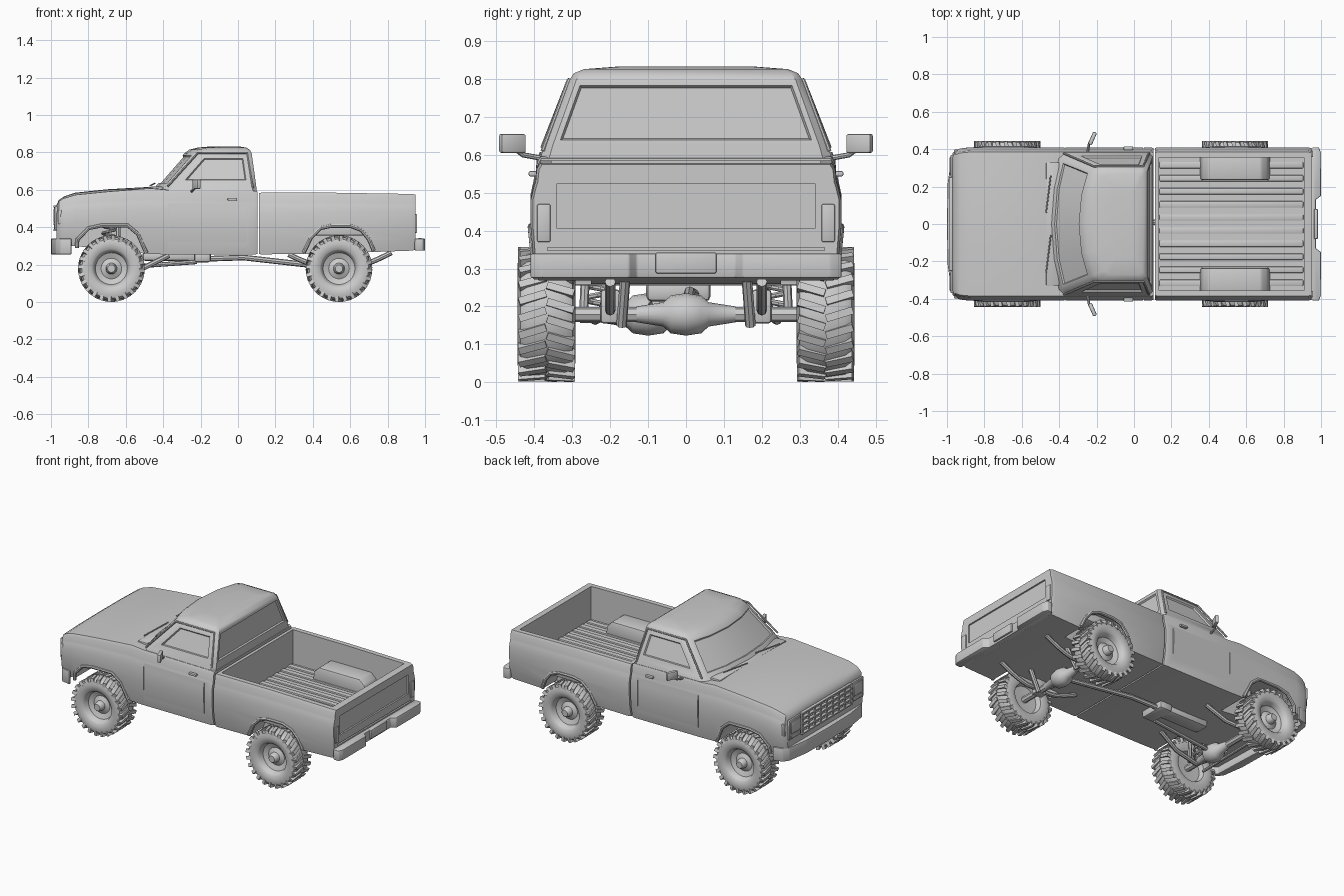
import bpy, bmesh
from math import sin, cos, pi
from mathutils import Matrix, Vector

if "Cube" in bpy.data.objects:
    bpy.data.objects.remove(bpy.data.objects["Cube"])

def finish(name, bm):
    bmesh.ops.recalc_face_normals(bm, faces=bm.faces[:])
    me = bpy.data.meshes.new(name)
    bm.to_mesh(me)
    bm.free()
    ob = bpy.data.objects.new(name, me)
    bpy.context.collection.objects.link(ob)
    return ob

def loft_bm(rings):
    bm = bmesh.new()
    vs = [[bm.verts.new(p) for p in r] for r in rings]
    n = len(rings[0])
    rows = [[bm.faces.new((a[j], a[(j + 1) % n], b[(j + 1) % n], b[j])) for j in range(n)]
            for a, b in zip(vs, vs[1:])]
    bm.faces.new(vs[0])
    bm.faces.new(vs[-1])
    bmesh.ops.recalc_face_normals(bm, faces=bm.faces[:])
    return bm, rows

def prism(name, pts, axis, a, b, bevel=0):
    """Extrude a 2D outline along 'y' (points x,z) or 'z' (points x,y)."""
    put = (lambda p, h: (p[0], h, p[1])) if axis == 'y' else (lambda p, h: (p[0], p[1], h))
    bm, _ = loft_bm([[put(p, a) for p in pts], [put(p, b) for p in pts]])
    if bevel:
        bmesh.ops.bevel(bm, geom=bm.edges[:], offset=bevel, segments=2, affect='EDGES', profile=0.5)
    return finish(name, bm)

def box(name, c, s, bevel=0, rz=0):
    bm = bmesh.new()
    bmesh.ops.create_cube(bm, size=1, matrix=Matrix.Translation(c) @ Matrix.Rotation(rz, 4, 'Z')
                          @ Matrix.Diagonal((*s, 1)))
    if bevel:
        bmesh.ops.bevel(bm, geom=bm.edges[:], offset=bevel, segments=2, affect='EDGES', profile=0.5)
    return finish(name, bm)

def tube(name, pts, r, smooth=False):
    cu = bpy.data.curves.new(name, 'CURVE')
    cu.dimensions = '3D'
    cu.bevel_depth, cu.bevel_resolution, cu.use_fill_caps = r, 2, True
    sp = cu.splines.new('NURBS' if smooth else 'POLY')
    sp.points.add(len(pts) - 1)
    for q, p in zip(sp.points, pts):
        q.co = (*p, 1)
    if smooth:
        sp.use_endpoint_u, sp.order_u = True, 3
    ob = bpy.data.objects.new(name, cu)
    bpy.context.collection.objects.link(ob)
    return ob

def cut(ob, cutter):
    m = ob.modifiers.new('cut', 'BOOLEAN')
    m.operation, m.solver, m.object = 'DIFFERENCE', 'EXACT', cutter
    bpy.context.view_layer.objects.active = ob
    bpy.ops.object.modifier_apply(modifier=m.name)
    bpy.data.objects.remove(cutter)

# Body cross-section shared by cab and cargo bed
HALF = [(.95, 0), (.985, .2), (1, .45), (1, .68), (.978, .80), (.968, .84), (.96, .95), (.94, 1)]
def section(x, w, b, t, crown):
    w *= .41
    right = [(x, y * w, b + z * (t - b)) for y, z in HALF] + [(x, .5 * w, t + crown * .8)]
    return right + [(x, 0, t + crown)] + [(a, -y, z) for a, y, z in reversed(right)]

# Cab lower body and hood
body, _ = loft_bm([section(*s) for s in [
    (-.97, .92, .31, .515, .004), (-.958, .96, .305, .54, .006), (-.93, .985, .30, .555, .01),
    (-.87, 1, .30, .573, .012), (-.7, 1, .28, .59, .013), (-.47, 1, .257, .608, .008),
    (-.38, 1, .255, .60, 0), (.09, 1, .255, .595, 0), (.103, .99, .257, .59, 0)]])
cab = finish('cab_body', body)

# Cargo bed tub
tub, _ = loft_bm([section(*s, 0) for s in [
    (.112, .99, .257, .583), (.125, 1, .255, .585), (.5, 1, .26, .585), (.93, 1, .275, .578), (.95, .985, .28, .575)]])
bed = finish('cargo_bed', tub)
cut(bed, box('bed_cutter', (.522, 0, .62), (.775, .71, .5)))
cut(bed, box('tailgate_recess', (.96, 0, .465), (.04, .68, .12)))
cut(bed, box('tailgate_seam', (.96, 0, .352), (.04, .73, .008)))

# Wheel arches with rolled lips, and door seams
FRONT = [(-.862, .29), (-.858, .335), (-.80, .395), (-.73, .41), (-.59, .41), (-.535, .365), (-.49, .262)]
REAR = [(.352, .265), (.39, .345), (.44, .395), (.50, .408), (.60, .408), (.66, .385), (.70, .335), (.725, .275)]
for s in (1, -1):
    for ob, arch, deep in ((cab, FRONT, .19), (bed, REAR, .25)):
        outline = [(arch[0][0], .1)] + arch + [(arch[-1][0], .1)]
        cut(ob, prism('arch_cutter', outline, 'y', s * deep, s * .6))
        tube('arch_lip', [(x, s * (.392 + .1 * (z - .262)), z) for x, z in arch], .011)
    for x in (-.37, .05):
        cut(cab, box('door_seam', (x, s * .43, .44), (.005, .055, .33)))

# Greenhouse with inset windows
def level(z, f, b, w):
    c, m = f + .05, f + .014
    pts = [(c, -.92), (m, -.5), (f, 0), (m, .5), (c, .92), (c + .04, 1), (b - .02, 1),
           (b, .94), (b, -.94), (b - .02, -1), (c + .04, -1)]
    return [(x, y * w, z) for x, y in pts]
gh, rows = loft_bm([level(.585, -.465, .10, .386), level(.625, -.435, .097, .374),
                    level(.797, -.285, .073, .308), level(.815, -.26, .062, .296),
                    level(.826, -.215, .045, .27), level(.833, -.14, 0, .18)])
for idx, t in (((0, 1, 2, 3), .016), ((5,), .03), ((9,), .03), ((7,), .014)):
    bmesh.ops.inset_region(gh, faces=[rows[1][j] for j in idx], thickness=t, depth=0, use_even_offset=True)
    bmesh.ops.inset_region(gh, faces=[rows[1][j] for j in idx], thickness=.005, depth=-.009, use_even_offset=True)
finish('cab_roof_and_windows', gh)

for s in (1, -1):
    # Drip rail, mirror, handle, wiper
    tube('drip_rail', [(-.375, s * .378, .62), (-.215, s * .309, .797), (.05, s * .309, .797), (.08, s * .378, .61)], .006)
    box('mirror', (-.222, s * .458, .63), (.022, .072, .05), .006, -s * .42)
    tube('mirror_arm', [(-.25, s * .375, .59), (-.24, s * .43, .60), (-.228, s * .45, .615)], .007)
    box('door_handle', (-.03, s * .405, .55), (.05, .02, .014), .004)
    tube('wiper', [(-.47, s * .16 - .1, .622), (-.445, s * .16 + .1, .635)], .004)
    # Headlights and corner lamps
    box('headlight_bezel', (-.97, s * .31, .45), (.02, .12, .125), .005)
    box('headlight', (-.98, s * .31, .462), (.014, .095, .075), .005)
    box('indicator', (-.98, s * .31, .407), (.01, .095, .02), .003)
    box('corner_lamp', (-.953, s * .386, .455), (.02, .022, .075), .004)
    # Tail lamps
    box('tail_lamp', (.951, s * .375, .42), (.012, .035, .1), .004)
box('cowl_panel', (-.435, 0, .607), (.07, .66, .02), .006)

# Grille
for z in (.385, .418, .45, .482, .512):
    box('grille_bar', (-.976, 0, z), (.022, .5, .01), .002)
for i in range(9):
    box('grille_divider', (-.974, -.24 + .06 * i, .449), (.018, .009, .13))

# Bumpers from plan outlines
side = [(-1, .0), (-.996, .22), (-.975, .36), (-.95, .395), (-.89, .41), (-.89, .395), (-.935, .37), (-.95, 0)]
prism('front_bumper', side + [(x, -y) for x, y in side[-2:0:-1]], 'z', .255, .34, .006)
side = [(.945, .40), (.955, .41), (.988, .41), (1, .38), (1, .15), (.972, .13)]
prism('rear_bumper', side + [(x, -y) for x, y in reversed(side)], 'z', .275, .34, .005)
box('number_plate_holder', (.973, 0, .315), (.02, .16, .055), .004)

# Bed floor ribs and wheel housings
for i in range(10):
    box('bed_floor_rib', (.52, -.315 + .07 * i, .372), (.77, .034, .016), .005)
housing = [(.35, .355), (.365, .43), (.40, .462), (.68, .462), (.715, .43), (.73, .355)]
for s in (1, -1):
    prism('wheel_housing', housing, 'y', s * .235, s * .37, .01)

# Wheel: lathed tyre and dish with staggered lugs
PROFILE = [(.004, .437), (.02, .437), (.026, .43), (.03, .40), (.055, .388), (.085, .40), (.094, .428),
           (.104, .436), (.135, .444), (.158, .437), (.169, .42), (.171, .37), (.169, .32), (.158, .30),
           (.125, .291), (.095, .30), (.085, .33), (.004, .335)]
N = 48
wheel, _ = loft_bm([[(r * sin(2 * pi * k / N), y, r * cos(2 * pi * k / N)) for k in range(N)] for r, y in PROFILE])
for k in range(24):
    for y, off, skew in ((.405, 0, .3), (.331, .5, -.3)):
        m = (Matrix.Rotation(2 * pi * (k + off) / 24, 4, 'Y') @ Matrix.Translation((0, y, .163))
             @ Matrix.Rotation(skew, 4, 'Z') @ Matrix.Diagonal((.02, .074, .029, 1)))
        bmesh.ops.create_cube(wheel, size=1, matrix=m)
first = finish('wheel', wheel)
first.location = (-.677, 0, .179)
for x, a in ((-.677, pi), (.54, 0), (.54, pi)):
    w = bpy.data.objects.new('wheel', first.data)
    w.location, w.rotation_euler = (x, 0, .179), (0, 0, a)
    bpy.context.collection.objects.link(w)

# Axles and differentials
for x, y in ((-.677, -.1), (.54, 0)):
    tube('axle', [(x, -.34, .179), (x, .34, .179)], .02)
    prof = [(-.13, .021), (-.06, .032), (-.04, .05), (0, .056), (.04, .05), (.06, .032), (.13, .021)]
    bm, _ = loft_bm([[(x + r * cos(k * pi / 8), y + d, .179 + r * sin(k * pi / 8)) for k in range(16)] for d, r in prof])
    finish('differential', bm)

# Driveshafts, transfer case, suspension
tube('rear_driveshaft', [(-.15, .02, .232), (.03, .01, .238), (.5, 0, .185)], .015)
tube('front_driveshaft', [(-.22, -.08, .215), (-.63, -.1, .185)], .012)
box('transfer_case', (-.19, -.02, .24), (.09, .17, .055), .015)
box('gearbox', (-.36, 0, .245), (.3, .1, .05), .015)
tube('steering_link', [(-.75, -.28, .165), (-.75, .28, .175)], .009)
for s in (1, -1):
    tube('radius_arm', [(-.67, s * .24, .165), (-.5, s * .22, .185), (-.37, s * .2, .25)], .014)
    tube('leaf_spring', [(.27, s * .2, .255), (.40, s * .2, .19), (.54, s * .2, .19), (.68, s * .2, .19), (.82, s * .2, .265)], .014, True)
    box('spring_clamp', (.54, s * .2, .2), (.07, .05, .09), .008)
    tube('rear_shock', [(.57, s * .17, .15), (.64, s * .16, .28)], .014)
    tube('front_shock', [(-.64, s * .27, .18), (-.64, s * .26, .41)], .012)
    tube('coil_spring', [(-.69 + .035 * cos(k * .7), s * .235 + .035 * sin(k * .7), .19 + .0044 * k) for k in range(50)], .008)

# Convert tubes to mesh and shade
bpy.ops.object.select_all(action='SELECT')
bpy.context.view_layer.objects.active = cab
bpy.ops.object.convert(target='MESH')
bpy.ops.object.shade_smooth_by_angle(angle=.6)
